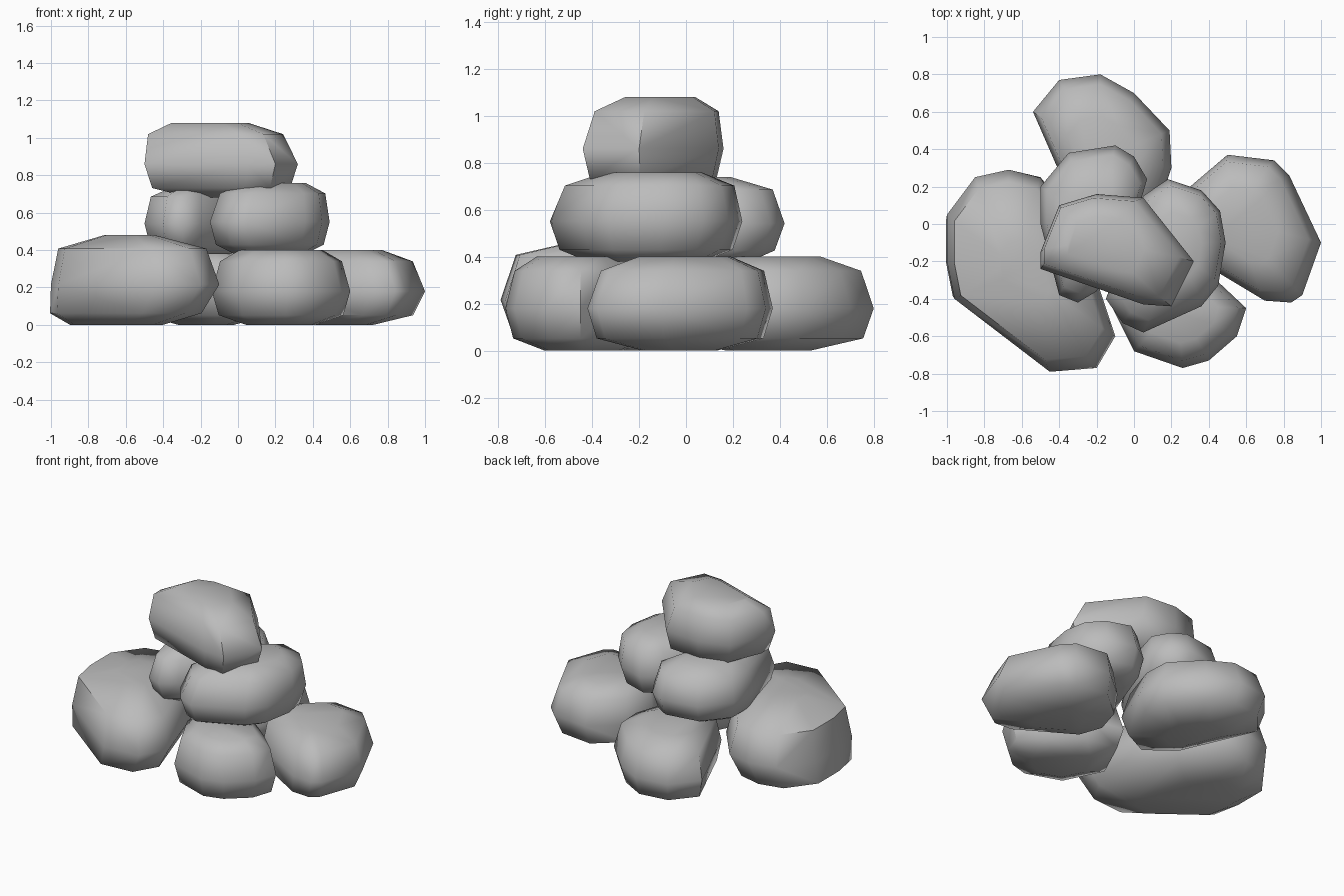
import bpy
import bmesh
import math
from mathutils import Vector

cube = bpy.data.objects.get("Cube")
if cube:
    bpy.data.objects.remove(cube, do_unlink=True)

# Single stone material
stone = bpy.data.materials.new("grey_stone")
stone.use_nodes = True
stone_colour = (.5, .5, .5, 1)
stone.diffuse_color = stone_colour
shader = next(n for n in stone.node_tree.nodes if n.type == "BSDF_PRINCIPLED")
shader.inputs["Base Color"].default_value = stone_colour
shader.inputs["Roughness"].default_value = .9


def make_rock(name, bottom, top, foot, crown, outline, foot_shift=(0, 0), crown_shift=(0, 0)):
    """Boulder from a plan outline: narrow foot, full waist, rounded shoulder, small crown.

    foot and crown scale the lowest and highest rings; the shifts slide them sideways.
    """
    points = [Vector(point) for point in outline]
    low = Vector((min(p.x for p in points), min(p.y for p in points)))
    high = Vector((max(p.x for p in points), max(p.y for p in points)))
    centre = (low + high) / 2
    foot_shift = Vector(foot_shift)
    crown_shift = Vector(crown_shift)

    # Each ring: scale, fraction of the height, sideways shift
    rings = (
        (foot, 0, foot_shift),
        (.9, .13, foot_shift / 2),
        (1, .45, Vector((0, 0))),
        (.88, .85, crown_shift / 2),
        (crown, 1, crown_shift),
    )
    bm = bmesh.new()
    for scale, level, shift in rings:
        height = bottom + (top - bottom) * level
        for point in points:
            place = centre + (point - centre) * scale + shift
            bm.verts.new((place.x, place.y, height))

    hull = bmesh.ops.convex_hull(bm, input=list(bm.verts))
    unused = {item for key in ("geom_interior", "geom_unused")
              for item in hull[key] if isinstance(item, bmesh.types.BMVert)}
    bmesh.ops.delete(bm, geom=list(unused), context="VERTS")
    bmesh.ops.recalc_face_normals(bm, faces=list(bm.faces))

    # Soft stone faces with only the hardest corners left crisp
    for face in bm.faces:
        face.smooth = True
    for edge in bm.edges:
        edge.smooth = edge.calc_face_angle(0) < math.radians(60)

    mesh = bpy.data.meshes.new(name)
    bm.to_mesh(mesh)
    bm.free()
    mesh.materials.append(stone)
    rock = bpy.data.objects.new(name, mesh)
    bpy.context.collection.objects.link(rock)


# Bottom layer: four wide rocks
make_rock(
    "base_rock_right", bottom=0, top=.48, foot=.55, crown=.3,
    foot_shift=(-.1, 0), crown_shift=(-.03, 0),
    outline=[(-1, .05), (-.85, .25), (-.67, .29), (-.5, .25), (-.3, 0),
             (-.1, -.6), (-.2, -.77), (-.45, -.79), (-.96, -.4), (-1, -.2)])

make_rock(
    "base_rock_back", bottom=0, top=.4, foot=.4, crown=.5,
    outline=[(-.54, .6), (-.4, .77), (-.18, .8), (0, .7), (.19, .5),
             (.2, .3), (.1, 0), (-.1, -.1), (-.3, .05)])

make_rock(
    "base_rock_left", bottom=0, top=.4, foot=.4, crown=.5,
    foot_shift=(-.05, 0), crown_shift=(-.04, .02),
    outline=[(.3, .2), (.5, .37), (.75, .34), (.83, .26), (1, -.1),
             (.9, -.38), (.84, -.42), (.7, -.41), (.3, -.17), (.24, 0)])

make_rock(
    "base_rock_front", bottom=0, top=.4, foot=.5, crown=.6,
    outline=[(-.14, -.4), (0, -.68), (.26, -.77), (.4, -.73), (.55, -.6),
             (.6, -.45), (.44, -.3), (.24, -.14), (0, -.1)])

# Middle layer: two rocks side by side
make_rock(
    "middle_rock_left", bottom=.38, top=.76, foot=.6, crown=.5,
    crown_shift=(.03, .03),
    outline=[(.18, .24), (.36, .18), (.46, .07), (.49, -.1), (.45, -.33),
             (.36, -.44), (.05, -.58), (-.06, -.53), (-.15, -.4), (.05, .15)])

make_rock(
    "middle_rock_right", bottom=.38, top=.74, foot=.65, crown=.45,
    outline=[(-.5, .2), (-.35, .38), (-.1, .42), (0, .36), (.07, .24),
             (0, 0), (-.2, -.36), (-.3, -.42), (-.4, -.38), (-.5, 0)])

# Cap rock
make_rock(
    "top_rock", bottom=.68, top=1.08, foot=.4, crown=.5,
    crown_shift=(-.06, .03),
    outline=[(-.5, -.15), (-.5, -.24), (.05, -.43), (.2, -.44), (.32, -.2),
             (.05, .14), (-.2, .16), (-.4, .1)])
